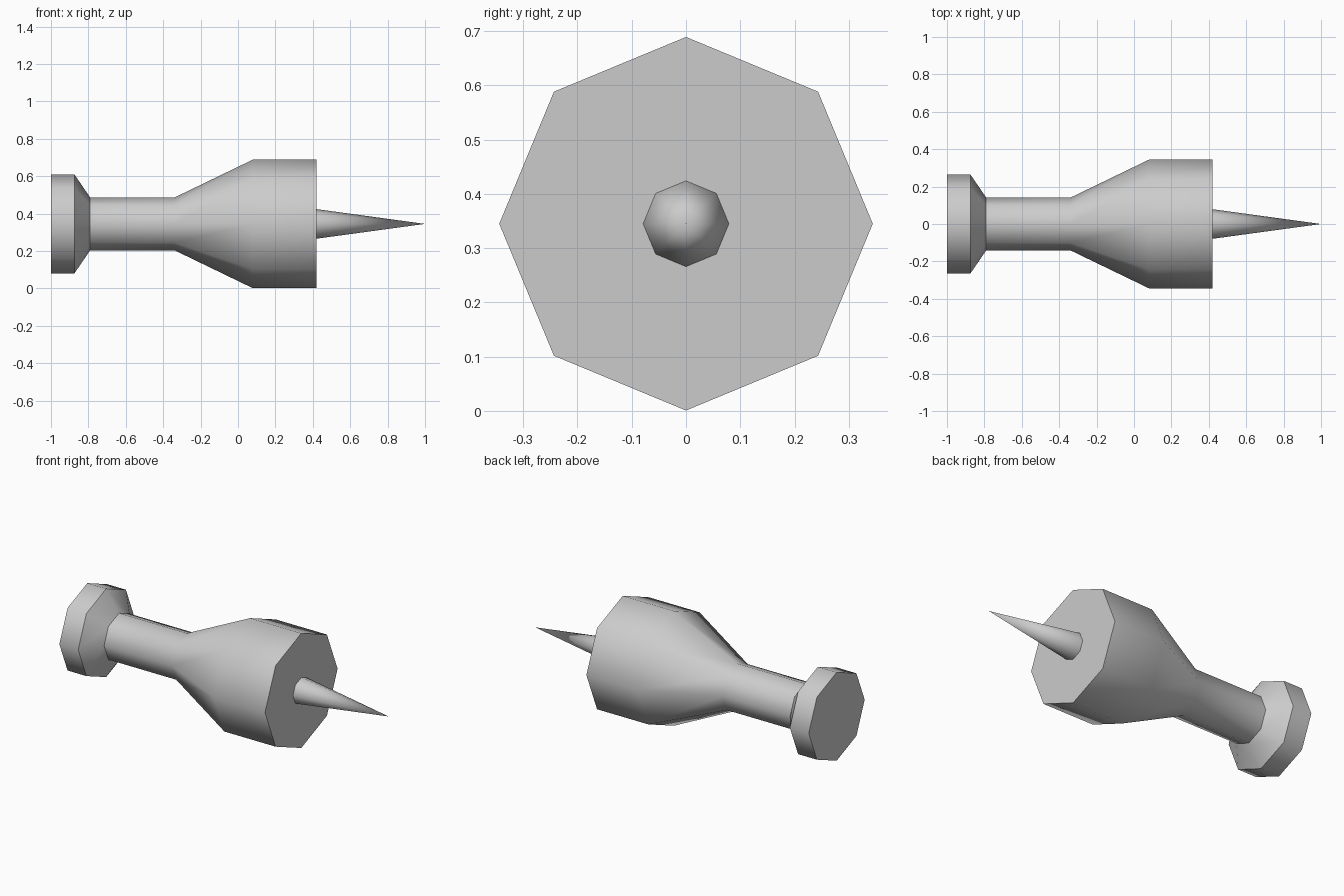
import bpy
import bmesh
import math

cube = bpy.data.objects.get("Cube")
if cube:
    bpy.data.objects.remove(cube, do_unlink=True)

SIDES = 8
AXIS_Z = 0.345

# One grey for the whole pin
grey = bpy.data.materials.new("plain_grey")
grey.use_nodes = True
grey.diffuse_color = (0.6, 0.6, 0.6, 1)
grey.node_tree.nodes["Principled BSDF"].inputs["Base Color"].default_value = (0.6, 0.6, 0.6, 1)


def turned_part(name, profile):
    """Lathe a list of (x, radius) points around the long axis, closing both ends."""
    bm = bmesh.new()
    rings = []
    for x, r in profile:
        count = SIDES if r > 0 else 1
        rings.append([bm.verts.new((x, r * math.sin(math.tau * i / SIDES),
                                    r * math.cos(math.tau * i / SIDES)))
                      for i in range(count)])
    for a, b in zip(rings, rings[1:]):
        for i in range(SIDES):
            j = (i + 1) % SIDES
            if len(b) == 1:
                bm.faces.new((a[i], a[j], b[0]))
            else:
                bm.faces.new((a[i], a[j], b[j], b[i]))
    for ring in (rings[0], rings[-1]):
        if len(ring) > 1:
            bm.faces.new(ring)
    bmesh.ops.recalc_face_normals(bm, faces=bm.faces)
    mesh = bpy.data.meshes.new(name)
    bm.to_mesh(mesh)
    bm.free()
    mesh.materials.append(grey)
    obj = bpy.data.objects.new(name, mesh)
    obj.location.z = AXIS_Z
    bpy.context.collection.objects.link(obj)
    bpy.ops.object.select_all(action="DESELECT")
    obj.select_set(True)
    bpy.context.view_layer.objects.active = obj
    bpy.ops.object.shade_smooth_by_angle(angle=math.radians(50))
    return obj


# Handle: end flange, slim grip, flared shoulder and wide collar
turned_part("handle", [(-1, 0.265), (-0.875, 0.265), (-0.79, 0.141),
                       (-0.34, 0.141), (0.08, 0.344), (0.42, 0.344)])

# Pointed spike set into the collar
turned_part("spike", [(0.42, 0.079), (1, 0)])
